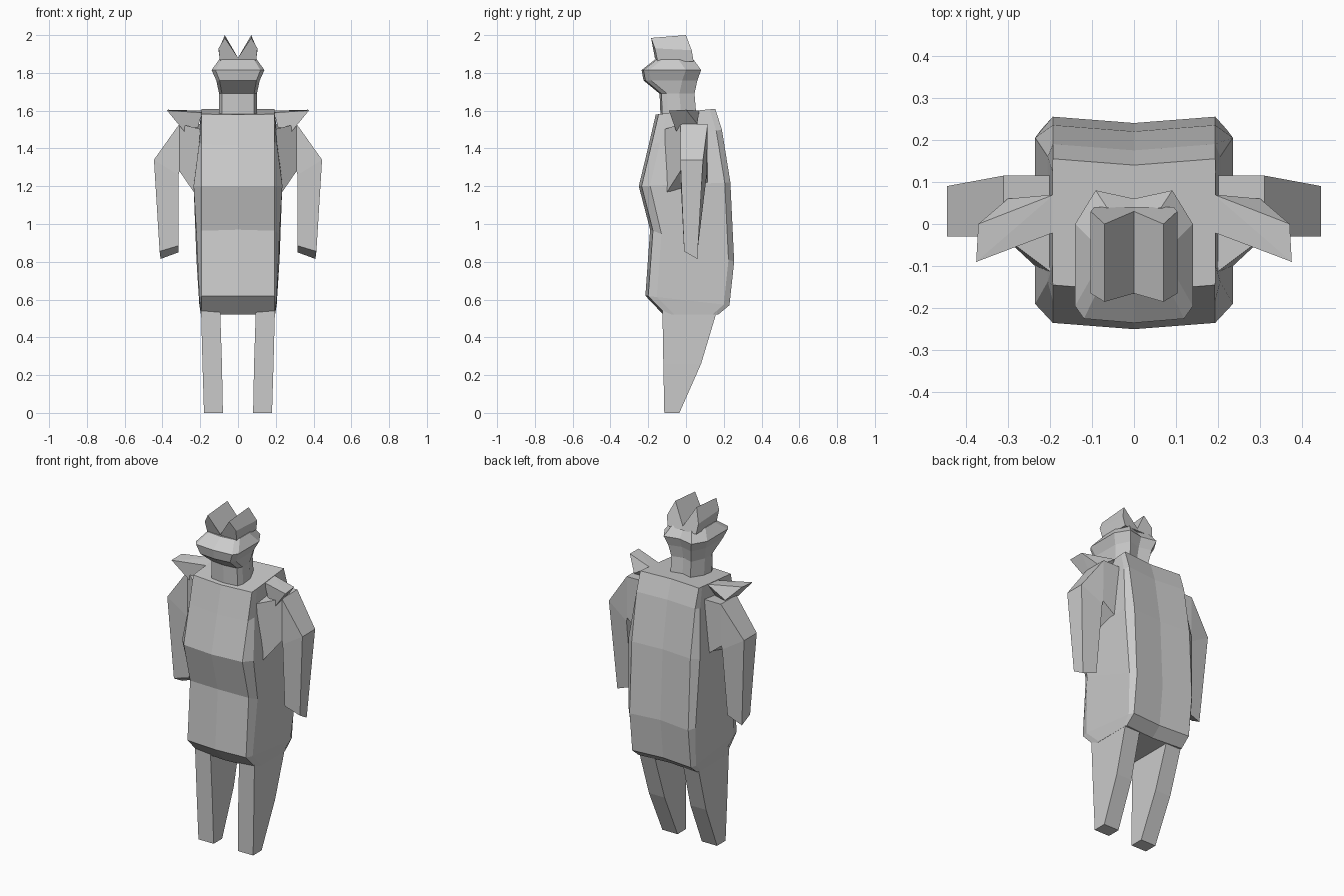
import bpy, bmesh

cube = bpy.data.objects.get("Cube")
if cube:
    bpy.data.objects.remove(cube)

grey = bpy.data.materials.new("plain_grey")
grey.use_nodes = True
grey.diffuse_color = (0.6, 0.6, 0.6, 1)
grey.node_tree.nodes["Principled BSDF"].inputs["Base Color"].default_value = (0.6, 0.6, 0.6, 1)


def finish(name, bm):
    bmesh.ops.recalc_face_normals(bm, faces=bm.faces)
    mesh = bpy.data.meshes.new(name)
    bm.to_mesh(mesh)
    bm.free()
    mesh.materials.append(grey)
    obj = bpy.data.objects.new(name, mesh)
    bpy.context.collection.objects.link(obj)
    return obj


def loft(name, rings):
    """Skin a list of matching closed rings and cap both ends."""
    bm = bmesh.new()
    loops = [[bm.verts.new(p) for p in ring] for ring in rings]
    for a, b in zip(loops, loops[1:]):
        for i in range(len(a)):
            j = (i + 1) % len(a)
            bm.faces.new((a[i], a[j], b[j], b[i]))
    bm.faces.new(loops[0])
    bm.faces.new(loops[-1])
    return finish(name, bm)


def both_sides(half):
    """Complete a half ring that starts and ends on the centre line."""
    return half + [(-x, y, z) for x, y, z in half[-2:0:-1]]


def pair(name, build):
    """Build the left part and its mirrored right twin."""
    for side, s in (("left_", 1), ("right_", -1)):
        build(side + name, lambda pts: [(s * x, y, z) for x, y, z in pts])


# Coat-like torso: front height, front y, back height, back y, half width
def torso_ring(zf, yf, zb, yb, w):
    half = [(0, yf), (0.193, yf + 0.015), (w, yf + 0.06),
            (w, yb - 0.03), (0.193, yb), (0, yb - 0.015)]
    return both_sides([(x, y, zf + (zb - zf) * (y - yf) / (yb - yf)) for x, y in half])


loft("torso", [torso_ring(*r) for r in (
    (0.52, -0.12, 0.52, 0.17, 0.196),
    (0.62, -0.215, 0.57, 0.23, 0.205),
    (0.97, -0.19, 0.8, 0.255, 0.22),
    (1.2, -0.25, 1.22, 0.235, 0.235),
    (1.42, -0.197, 1.5, 0.19, 0.205),
    (1.58, -0.16, 1.61, 0.155, 0.194))])


# Neck, jaw and brow: height, front y, back y, half width
def head_ring(z, yf, yb, w):
    return both_sides([(0, yf, z), (w * 0.85, yf + 0.01, z), (w, yf + 0.04, z),
                       (w, yb - 0.08, z), (w * 0.65, yb, z), (0, yb - 0.02, z)])


loft("head", [head_ring(*r) for r in (
    (1.57, -0.135, 0.055, 0.1),
    (1.69, -0.14, 0.045, 0.1),
    (1.76, -0.225, 0.06, 0.115),
    (1.815, -0.235, 0.08, 0.14),
    (1.87, -0.165, 0.04, 0.1))])


# Ridged ears running front to back
def ear(name, side):
    front = [(0, -0.165, 1.88), (0.07, -0.185, 1.985), (0.103, -0.165, 1.93),
             (0.095, -0.15, 1.86), (0, -0.15, 1.86)]
    back = [(0, 0.03, 1.88), (0.07, 0, 2), (0.103, 0.03, 1.92),
            (0.095, 0.04, 1.86), (0, 0.04, 1.86)]
    loft(name, [side(front), side(back)])


# Shoulder web, bent elbow and hanging forearm
def arm(name, side):
    loft(name, [side(r) for r in (
        [(0.19, -0.12, 1.5), (0.19, 0.115, 1.53), (0.21, 0.115, 1.2), (0.235, -0.1, 1.17)],
        [(0.31, -0.03, 1.53), (0.31, 0.115, 1.53), (0.31, 0.11, 1.28), (0.31, -0.03, 1.28)],
        [(0.445, -0.03, 1.34), (0.445, 0.09, 1.34), (0.315, 0.11, 1.26), (0.315, -0.03, 1.26)],
        [(0.415, -0.01, 0.855), (0.41, 0.06, 0.815), (0.315, 0.06, 0.85), (0.315, -0.01, 0.885)])])


# Pointed shoulder guard
def shoulder_guard(name, side):
    bm = bmesh.new()
    for p in side([(0.19, 0.07, 1.6), (0.37, 0, 1.605), (0.375, -0.09, 1.6),
                   (0.19, -0.02, 1.59), (0.235, -0.03, 1.43), (0.3, 0.06, 1.53)]):
        bm.verts.new(p)
    bmesh.ops.convex_hull(bm, input=bm.verts)
    finish(name, bm)


# Leg sections: height, front y, back y, inner x, outer x
def leg(name, side):
    loft(name, [side([(a, yf, z), (b, yf, z), (b, yb, z), (a, yb, z)])
                for z, yf, yb, a, b in (
                    (0, -0.115, -0.035, 0.08, 0.18),
                    (0.26, -0.12, 0.08, 0.085, 0.188),
                    (0.56, -0.125, 0.17, 0.095, 0.196))])


for part, build in (("ear", ear), ("arm", arm),
                    ("shoulder_guard", shoulder_guard), ("leg", leg)):
    pair(part, build)
